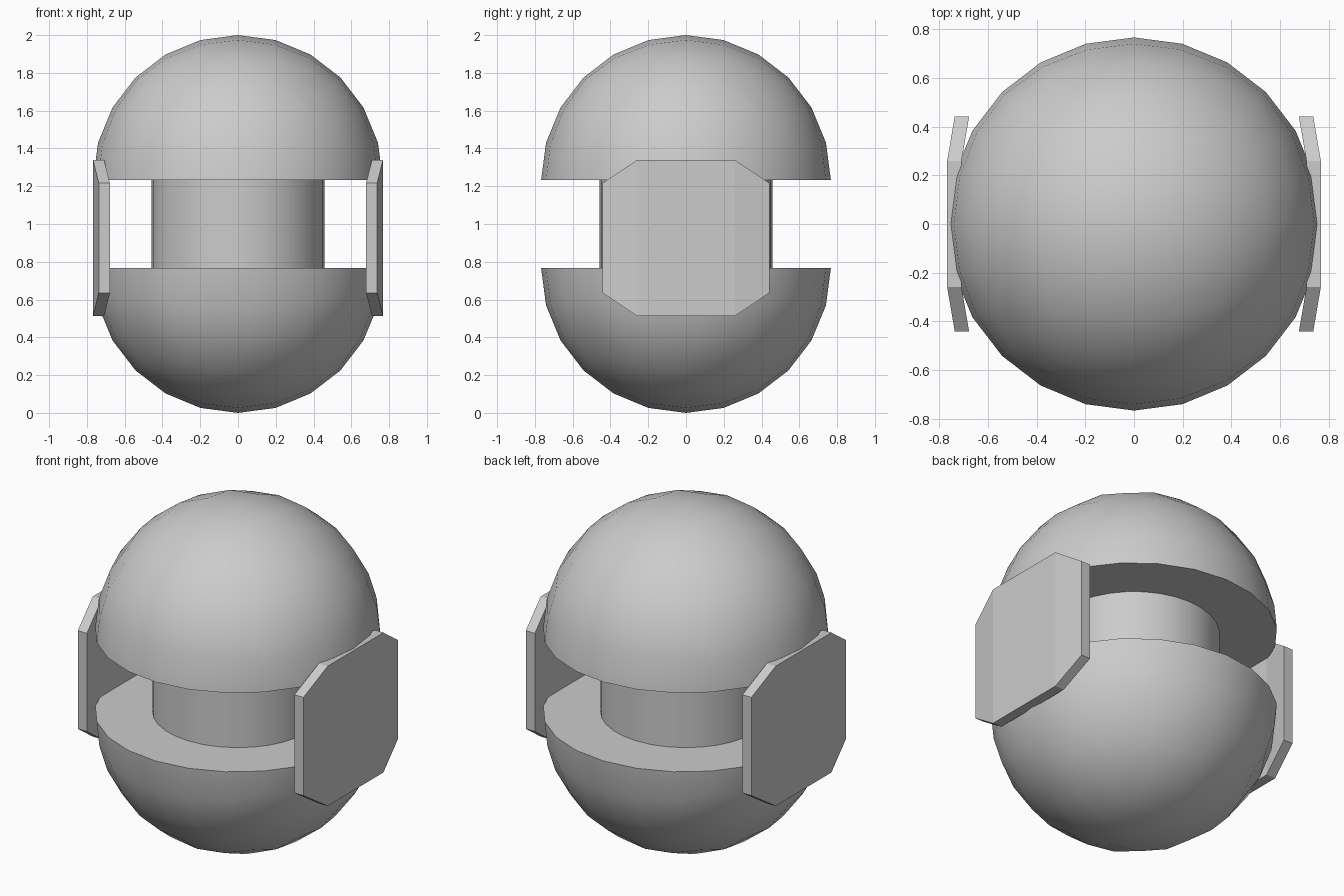
import bpy, bmesh, math
from mathutils import Vector

if "Cube" in bpy.data.objects:
    bpy.data.objects.remove(bpy.data.objects["Cube"])

R = 0.767          # dome radius
RIM = 1.0 - R      # half the gap between the domes


def make_object(name, bm, smooth=True):
    bmesh.ops.recalc_face_normals(bm, faces=bm.faces)
    mesh = bpy.data.meshes.new(name)
    bm.to_mesh(mesh)
    bm.free()
    ob = bpy.data.objects.new(name, mesh)
    bpy.context.collection.objects.link(ob)
    if smooth:
        bpy.ops.object.select_all(action='DESELECT')
        ob.select_set(True)
        bpy.context.view_layer.objects.active = ob
        bpy.ops.object.shade_smooth_by_angle(angle=math.radians(35))
    return ob


def dome(name, side):
    # Half of an equal-angle quad sphere, closed with a flat rim face
    bm = bmesh.new()
    bmesh.ops.create_cube(bm, size=2)
    bmesh.ops.subdivide_edges(bm, edges=bm.edges[:], cuts=5, use_grid_fill=True)
    for v in bm.verts:
        v.co = Vector([math.tan(c * math.pi / 4) for c in v.co]).normalized() * R
    low = [v for v in bm.verts if v.co.z * side < -0.01]
    bmesh.ops.delete(bm, geom=low, context='VERTS')
    bmesh.ops.holes_fill(bm, edges=[e for e in bm.edges if e.is_boundary], sides=0)
    bmesh.ops.translate(bm, verts=bm.verts, vec=(0, 0, 1 + side * RIM))
    return make_object(name, bm)


def side_panel(name, side):
    # Bent plate: flat centre with two tapered wings
    bm = bmesh.new()
    zc, t = 0.926, 0.059
    rings = []
    for y, x, h in ((-0.442, 0.737, 0.29), (-0.26, 0.768, 0.413),
                    (0.26, 0.768, 0.413), (0.442, 0.737, 0.29)):
        rings.append([bm.verts.new((side * px, y, pz)) for px, pz in
                      ((x, zc - h), (x, zc + h), (x - t, zc + h), (x - t, zc - h))])
    for a, b in zip(rings, rings[1:]):
        for i in range(4):
            j = (i + 1) % 4
            bm.faces.new((a[i], a[j], b[j], b[i]))
    bm.faces.new(rings[0])
    bm.faces.new(rings[-1])
    return make_object(name, bm, smooth=False)


# Upper and lower shells
dome("upper_dome", 1)
dome("lower_dome", -1)

# Inner core between the shells
core = bmesh.new()
bmesh.ops.create_cone(core, cap_ends=False, segments=32, radius1=0.458,
                      radius2=0.458, depth=2 * RIM)
bmesh.ops.translate(core, verts=core.verts, vec=(0, 0, 1))
make_object("core", core)

# Side panels
side_panel("right_panel", 1)
side_panel("left_panel", -1)
